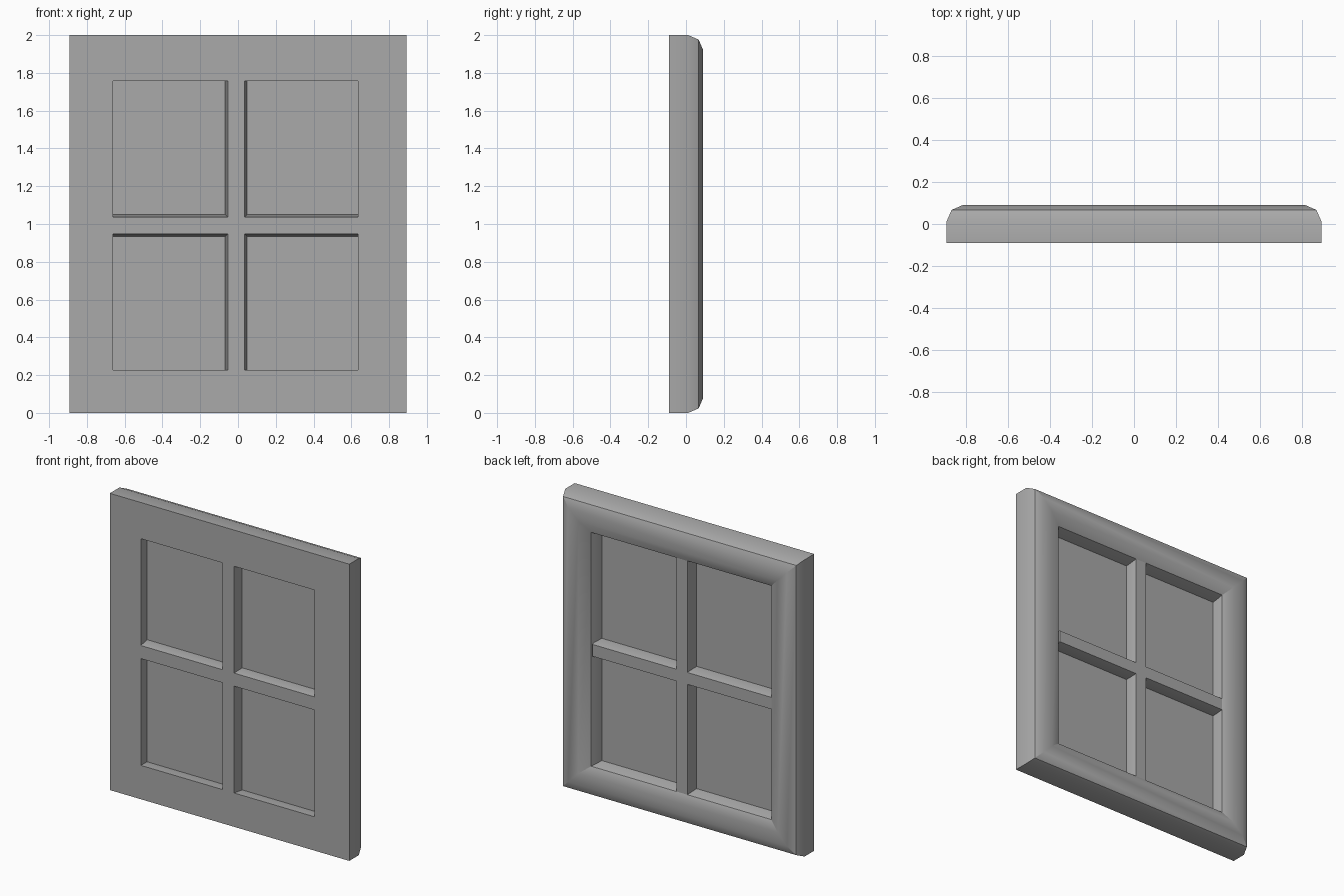
import bpy, bmesh
from mathutils import Vector

cube = bpy.data.objects.get("Cube")
if cube:
    bpy.data.objects.remove(cube, do_unlink=True)

grey = bpy.data.materials.new("plain_grey")
grey.use_nodes = True
colour = (0.4, 0.4, 0.4, 1)
grey.diffuse_color = colour
grey.node_tree.nodes["Principled BSDF"].inputs["Base Color"].default_value = colour

MID = 1.0            # height of the centre
FRONT, LIP, PANE = -0.09, 0.057, -0.02


def finish(name, bm):
    bmesh.ops.recalc_face_normals(bm, faces=bm.faces)
    mesh = bpy.data.meshes.new(name)
    bm.to_mesh(mesh)
    bm.free()
    mesh.materials.append(grey)
    obj = bpy.data.objects.new(name, mesh)
    bpy.context.collection.objects.link(obj)
    bpy.ops.object.select_all(action="DESELECT")
    obj.select_set(True)
    bpy.context.view_layer.objects.active = obj
    bpy.ops.object.shade_smooth_by_angle(angle=0.55)
    return obj


def loft(name, loops, closed=False):
    """Skin a row of point loops; closed joins last to first, otherwise the ends are capped."""
    bm = bmesh.new()
    rings = [[bm.verts.new(p) for p in loop] for loop in loops]
    pairs = list(zip(rings, rings[1:]))
    if closed:
        pairs.append((rings[-1], rings[0]))
    else:
        bm.faces.new(rings[0])
        bm.faces.new(rings[-1])
    for a, b in pairs:
        for i in range(len(a)):
            j = (i + 1) % len(a)
            bm.faces.new((a[i], a[j], b[j], b[i]))
    return finish(name, bm)


def rect(hx, hz, y, cx=0.0, cz=MID):
    return [Vector((cx + sx * hx, y, cz + sz * hz))
            for sx, sz in ((-1, -1), (1, -1), (1, 1), (-1, 1))]


# Mitred frame: straight front opening, rounded moulding at the back
OX, OZ, CX, CZ = 0.648, 0.764, -0.013, 0.992
moulding = [(0, FRONT), (0, 0.012), (0.024, 0.067), (0.077, 0.09),
            (0.15, 0.085), (0.221, LIP)]
rings = [rect(OX, OZ, PANE, CX, CZ), rect(OX, OZ, FRONT, CX, CZ)]
rings += [rect(0.893 - inset, 1 - inset, y) for inset, y in moulding[:-1]]
rings.append(rect(0.672, 0.788, LIP, -0.004, 0.996))
loft("window_frame", rings, closed=True)

# Glazing bars: thickest at the pane, tapering to front and back
section = [(0.044, FRONT), (0.06, PANE), (0.04, LIP)]
outline = section + [(-w, y) for w, y in reversed(section)]
loft("vertical_bar", [[(CX + 0.003 + w, y, CZ + s * 0.8) for w, y in outline] for s in (-1, 1)])
loft("horizontal_bar", [[(CX + s * 0.67, y, CZ + w) for w, y in outline] for s in (-1, 1)])

# Pane sheet behind all four openings
loft("pane", [rect(OX + 0.01, OZ + 0.01, PANE + d, CX, CZ) for d in (-0.005, 0.005)])
